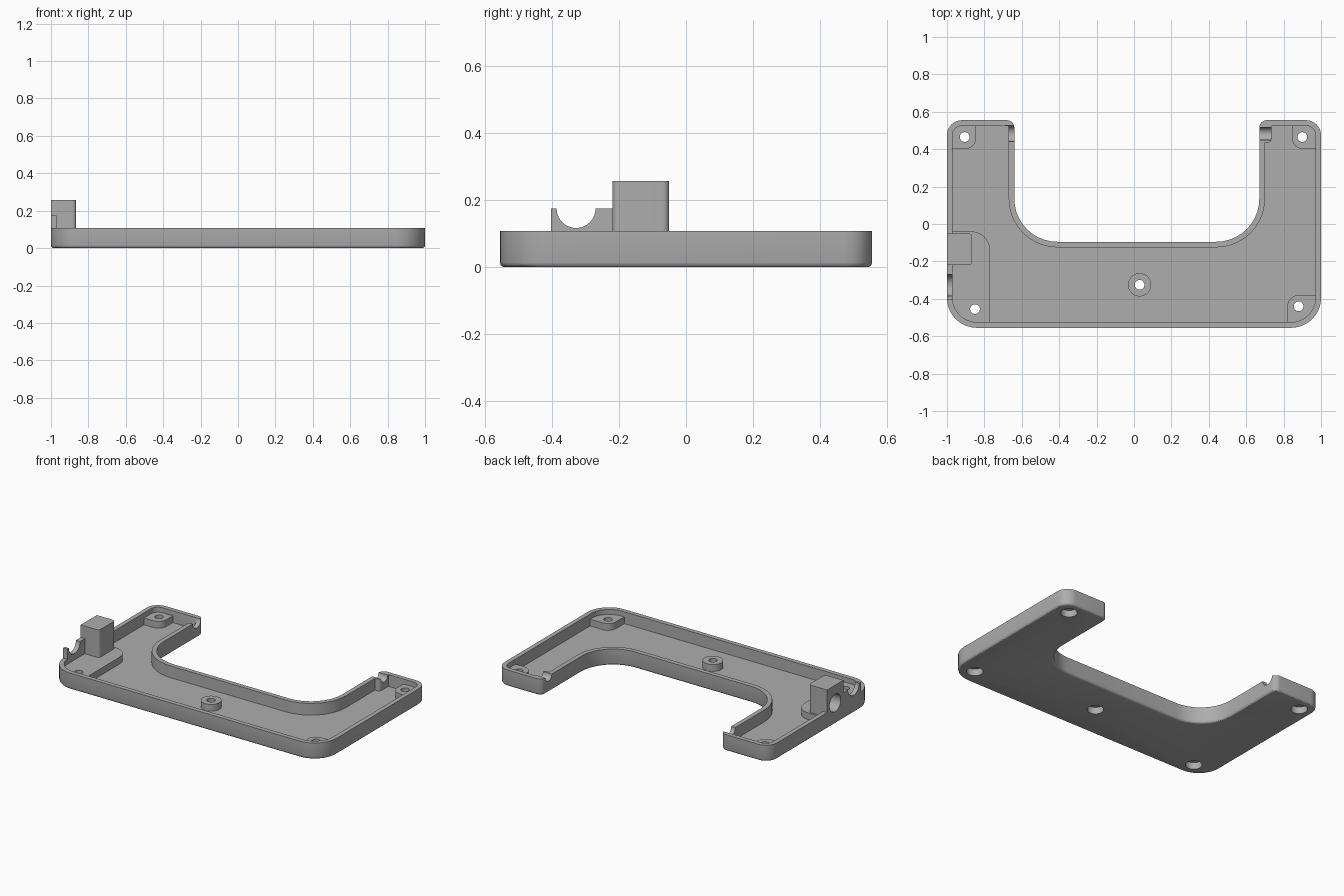
import bpy, bmesh, math
from mathutils import Vector, Matrix

cube = bpy.data.objects.get("Cube")
if cube:
    bpy.data.objects.remove(cube, do_unlink=True)

grey = bpy.data.materials.new("plain_grey")
grey.use_nodes = True
COLOUR = (0.42, 0.42, 0.42, 1)
grey.diffuse_color = COLOUR
grey.node_tree.nodes["Principled BSDF"].inputs["Base Color"].default_value = COLOUR

TOP, FLOOR, BOSS_TOP, WALL = 0.108, 0.03, 0.075, 0.03


def rounded(corners, steps=10):
    """Turn (x, y, radius) corners into a filleted outline."""
    out = []
    for i, (x, y, r) in enumerate(corners):
        p = Vector((x, y))
        if r <= 0:
            out.append(p)
            continue
        a = (Vector(corners[i - 1][:2]) - p).normalized()
        b = (Vector(corners[(i + 1) % len(corners)][:2]) - p).normalized()
        centre = p + (a + b) * r
        for k in range(steps + 1):
            t = k / steps * math.pi / 2
            out.append(centre - b * r * math.cos(t) - a * r * math.sin(t))
    return out


def finish(name, bm):
    bmesh.ops.recalc_face_normals(bm, faces=bm.faces)
    mesh = bpy.data.meshes.new(name)
    bm.to_mesh(mesh)
    bm.free()
    mesh.materials.append(grey)
    obj = bpy.data.objects.new(name, mesh)
    bpy.context.collection.objects.link(obj)
    return obj


def slab(name, corners, z0, z1, chamfer=0):
    bm = bmesh.new()
    base = bm.faces.new([bm.verts.new((p.x, p.y, z0)) for p in rounded(corners)])
    ext = bmesh.ops.extrude_face_region(bm, geom=[base], use_keep_orig=True)
    bmesh.ops.translate(bm, vec=(0, 0, z1 - z0),
                        verts=[v for v in ext["geom"] if isinstance(v, bmesh.types.BMVert)])
    if chamfer:
        bmesh.ops.bevel(bm, geom=list(base.edges), offset=chamfer, segments=3,
                        profile=0.5, affect='EDGES')
    return finish(name, bm)


def rect(x0, x1, y0, y1, r=(0, 0, 0, 0)):
    # radii run counter-clockwise from the low x, low y corner
    return [(x0, y0, r[0]), (x1, y0, r[1]), (x1, y1, r[2]), (x0, y1, r[3])]


def rod(name, centre, radius, length, axis='Z'):
    bm = bmesh.new()
    turn = Matrix.Rotation(math.pi / 2, 4, 'Y') if axis == 'X' else Matrix()
    bmesh.ops.create_cone(bm, cap_ends=True, segments=40, radius1=radius, radius2=radius,
                          depth=length, matrix=Matrix.Translation(centre) @ turn)
    return finish(name, bm)


def combine(target, tools, operation, keep=False):
    """Apply a boolean with every tool, then discard the tools."""
    bpy.context.view_layer.objects.active = target
    for tool in tools:
        mod = target.modifiers.new("bool", 'BOOLEAN')
        mod.operation, mod.solver, mod.object = operation, 'EXACT', tool
        bpy.ops.object.modifier_apply(modifier=mod.name)
        if not keep:
            bpy.data.objects.remove(tool, do_unlink=True)


def u_shape(d):
    """U outline moved inwards by d."""
    end = max(0.04 - d, 0)
    big, small, bend = 0.16 - d, 0.08 - d, 0.23 + d
    return [(-1 + d, -0.555 + d, big), (1 - d, -0.555 + d, big),
            (1 - d, 0.555 - d, small), (0.67 + d, 0.555 - d, end),
            (0.67 + d, -0.095 - d, bend), (-0.64 - d, -0.095 - d, bend),
            (-0.64 - d, 0.555 - d, end), (-1 + d, 0.555 - d, small)]


# Hollow tray
tray = slab("tray", u_shape(0), 0, TOP, chamfer=0.015)
combine(tray, [slab("cavity", u_shape(WALL), FLOOR, 0.2)], 'DIFFERENCE')

# Socket block, cable ridge and thick wall pad grow out of the tray
combine(tray, [
    slab("socket_block", rect(-1, -0.865, -0.22, -0.05, (0, 0.02, 0.02, 0)), 0.05, 0.258),
    slab("cable_ridge", rect(-1, -0.97, -0.403, -0.21), 0.08, 0.175),
    slab("wall_pad", rect(0.685, 0.735, 0.435, 0.54, (0, 0.02, 0, 0)), 0.02, TOP),
], 'UNION')

# Round saddles in the walls and the blind socket bore
combine(tray, [
    rod("ridge_saddle", (-1, -0.328, 0.175), 0.058, 0.2, 'X'),
    rod("left_saddle", (-0.65, 0.483, TOP), 0.043, 0.08, 'X'),
    rod("right_saddle", (0.69, 0.483, TOP), 0.034, 0.14, 'X'),
    rod("socket_bore", (-1, -0.135, 0.14), 0.058, 0.2, 'X'),
], 'DIFFERENCE')

# Screw bosses and the raised corner platform
LOW = 0.01
bosses = [
    slab("back_left_boss", rect(-0.985, -0.845, 0.40, 0.54, (0, 0.06, 0, 0.065)), LOW, BOSS_TOP),
    slab("back_right_boss", rect(0.845, 0.985, 0.40, 0.54, (0.06, 0, 0.065, 0)), LOW, BOSS_TOP),
    slab("front_right_boss", rect(0.82, 0.985, -0.54, -0.38, (0, 0.14, 0, 0.06)), LOW, BOSS_TOP),
    slab("corner_platform", rect(-0.985, -0.77, -0.54, -0.04, (0.14, 0, 0.1, 0)), LOW, BOSS_TOP),
    rod("centre_boss", (0.03, -0.325, (LOW + BOSS_TOP) / 2), 0.062, BOSS_TOP - LOW),
]
combine(tray, bosses, 'UNION')

# Screw holes with wide bores underneath
for x, y in [(-0.905, 0.465), (0.90, 0.465), (0.88, -0.44), (-0.85, -0.455), (0.03, -0.325)]:
    combine(tray, [rod("screw_hole", (x, y, 0.1), 0.026, 0.3),
                   rod("screw_bore", (x, y, 0), 0.05, 0.09)], 'DIFFERENCE')

bpy.ops.object.select_all(action='DESELECT')
tray.select_set(True)
bpy.context.view_layer.objects.active = tray
bpy.ops.object.shade_smooth_by_angle(angle=math.radians(30))
